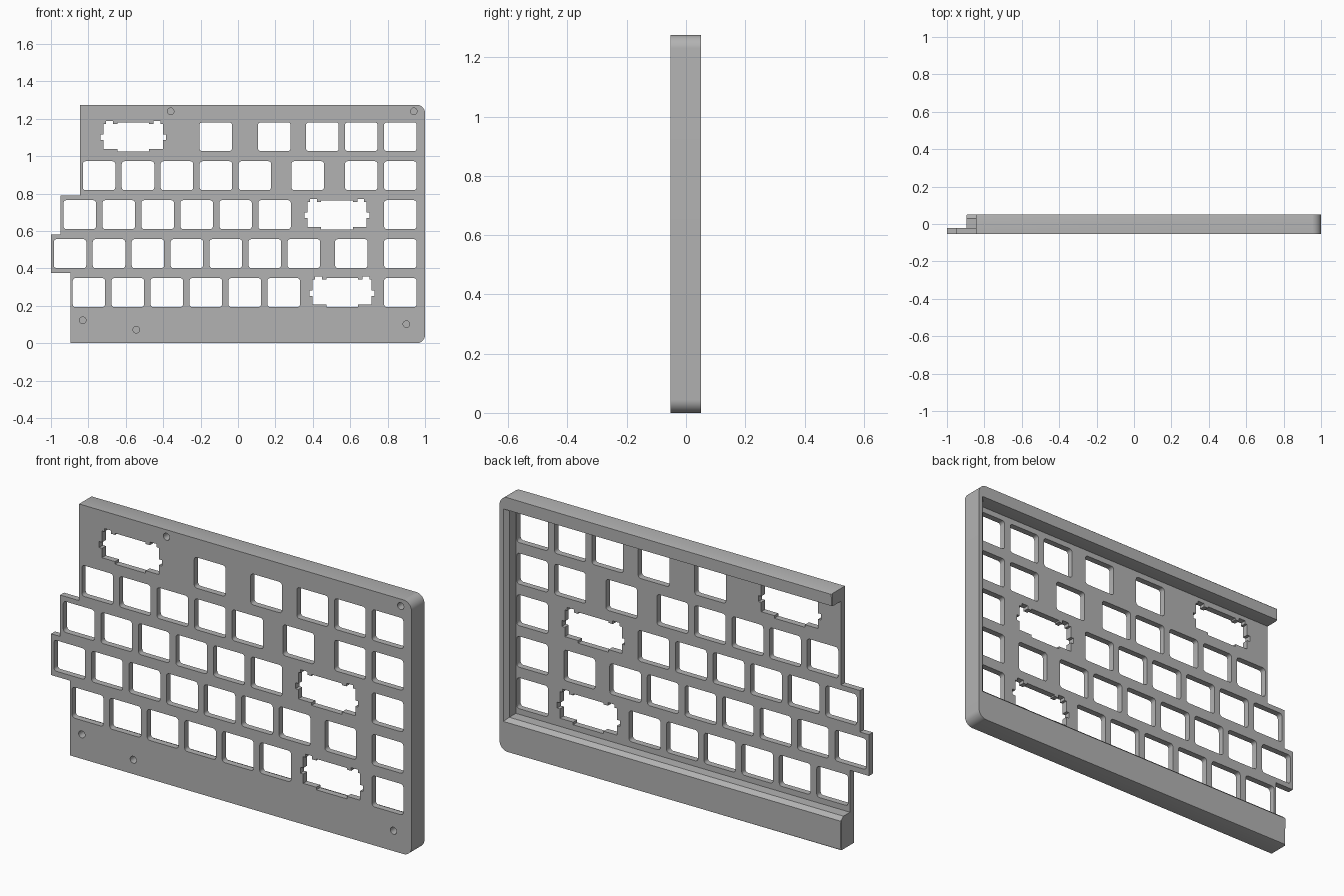
import bpy
import bmesh
from math import cos, sin, pi, radians

if "Cube" in bpy.data.objects:
    bpy.data.objects.remove(bpy.data.objects["Cube"])

FRONT, PLATE_BACK, BACK = -0.053, -0.022, 0.05
PITCH, ROW_TOP = 0.2083, 1.104


def arc(cx, cz, r, start, end, n):
    """Points along an arc in the x-z plane, angles in degrees."""
    angles = [radians(start + (end - start) * i / n) for i in range(n + 1)]
    return [(cx + r * cos(a), cz + r * sin(a)) for a in angles]


def rounded_rect(cx, cz, w, h, r, n=4):
    pts = []
    for k, (sx, sz) in enumerate([(1, 1), (-1, 1), (-1, -1), (1, -1)]):
        pts += arc(cx + sx * (w / 2 - r), cz + sz * (h / 2 - r), r, 90 * k, 90 * k + 90, n)
    return pts


def rect(x0, x1, z0, z1):
    return [(x1, z1), (x0, z1), (x0, z0), (x1, z0)]


def loft(bm, sections):
    """Closed solid through (y, points) sections with equal point counts."""
    rings = [[bm.verts.new((x, y, z)) for x, z in pts] for y, pts in sections]
    bm.faces.new(rings[0])
    bm.faces.new(rings[-1][::-1])
    for a, b in zip(rings, rings[1:]):
        for i in range(len(a)):
            j = (i + 1) % len(a)
            bm.faces.new((a[j], a[i], b[i], b[j]))


def make_object(name, bm):
    bmesh.ops.recalc_face_normals(bm, faces=bm.faces[:])
    mesh = bpy.data.meshes.new(name)
    bm.to_mesh(mesh)
    bm.free()
    obj = bpy.data.objects.new(name, mesh)
    bpy.context.collection.objects.link(obj)
    return obj


# Case blank: stepped left side, rounded right corners, eased back edge
R = 0.045
outline = arc(1 - R, 1.275 - R, R, 0, 90, 10)
outline += [(-0.845, 1.275), (-0.845, 0.79), (-0.95, 0.79), (-0.95, 0.582),
            (-1, 0.582), (-1, 0.375), (-0.895, 0.375), (-0.895, 0)]
outline += arc(1 - R, R, R, 270, 360, 10)
bm = bmesh.new()
loft(bm, [(FRONT, outline), (BACK, outline)])
rim = [e for e in bm.edges if all(v.co.y > 0 for v in e.verts)]
bmesh.ops.bevel(bm, geom=rim, offset=0.004, segments=1, affect='EDGES')
case = make_object("keyboard_case", bm)

# Rear cavity, open on the left, with a chamfered inner lip
bm = bmesh.new()
inner = rect(-1.3, 0.96, 0.165, 1.21)
lip = rect(-1.3, 0.978, 0.147, 1.213)
loft(bm, [(PLATE_BACK, inner), (0.03, inner), (BACK, lip), (0.1, lip)])
cavity = make_object("cavity_cutter", bm)

# Key openings: each row is a run of evenly spaced keys plus single keys
rows = [
    ([-0.119, 0.194, 0.451, 0.659], 0, 0),
    ([0.373, 0.659], -0.743, 5),
    ([], -0.846, 6),
    ([0.606], -0.898, 7),
    ([], -0.797, 6),
]
bm = bmesh.new()
for row, (singles, start, count) in enumerate(rows):
    z = ROW_TOP - row * PITCH
    for x in singles + [0.868] + [start + i * PITCH for i in range(count)]:
        pts = rounded_rect(x, z, 0.174, 0.155, 0.015)
        loft(bm, [(-0.1, pts), (0.02, pts)])

# Wide key openings with stabiliser notches
half = [(0.085, 0.077), (0.085, 0.069), (0.108, 0.069), (0.108, 0.085),
        (0.145, 0.085), (0.145, 0.069), (0.158, 0.069), (0.158, 0.012),
        (0.174, 0.012), (0.174, -0.018), (0.158, -0.018), (0.158, -0.065),
        (0.085, -0.065), (0.085, -0.078)]
notched = half + [(-x, z) for x, z in reversed(half)]
for row, cx in [(0, -0.56), (2, 0.53), (4, 0.557)]:
    pts = [(cx + x, ROW_TOP - row * PITCH + z) for x, z in notched]
    loft(bm, [(-0.1, pts), (0.02, pts)])
openings = make_object("key_opening_cutter", bm)

# Blind screw holes in the front
bm = bmesh.new()
for x, z in [(-0.36, 1.24), (0.94, 1.24), (-0.83, 0.123), (-0.544, 0.072), (0.9, 0.102)]:
    pts = arc(x, z, 0.0175, 0, 345, 23)
    loft(bm, [(-0.1, pts), (0.02, pts)])
screws = make_object("screw_hole_cutter", bm)

# Apply the cuts and remove the cutters
bpy.context.view_layer.objects.active = case
for cutter in (cavity, openings, screws):
    mod = case.modifiers.new(cutter.name, 'BOOLEAN')
    mod.operation = 'DIFFERENCE'
    mod.solver = 'EXACT'
    mod.object = cutter
    cutter.hide_render = True
    bpy.ops.object.modifier_apply(modifier=mod.name)
    bpy.data.objects.remove(cutter)

# Plain grey finish
grey = bpy.data.materials.new("grey")
grey.use_nodes = True
colour = (0.45, 0.45, 0.45, 1)
grey.diffuse_color = colour
grey.node_tree.nodes["Principled BSDF"].inputs["Base Color"].default_value = colour
case.data.materials.clear()
case.data.materials.append(grey)
for poly in case.data.polygons:
    poly.material_index = 0

bpy.ops.object.select_all(action='DESELECT')
case.select_set(True)
bpy.ops.object.shade_smooth_by_angle(angle=radians(30))
